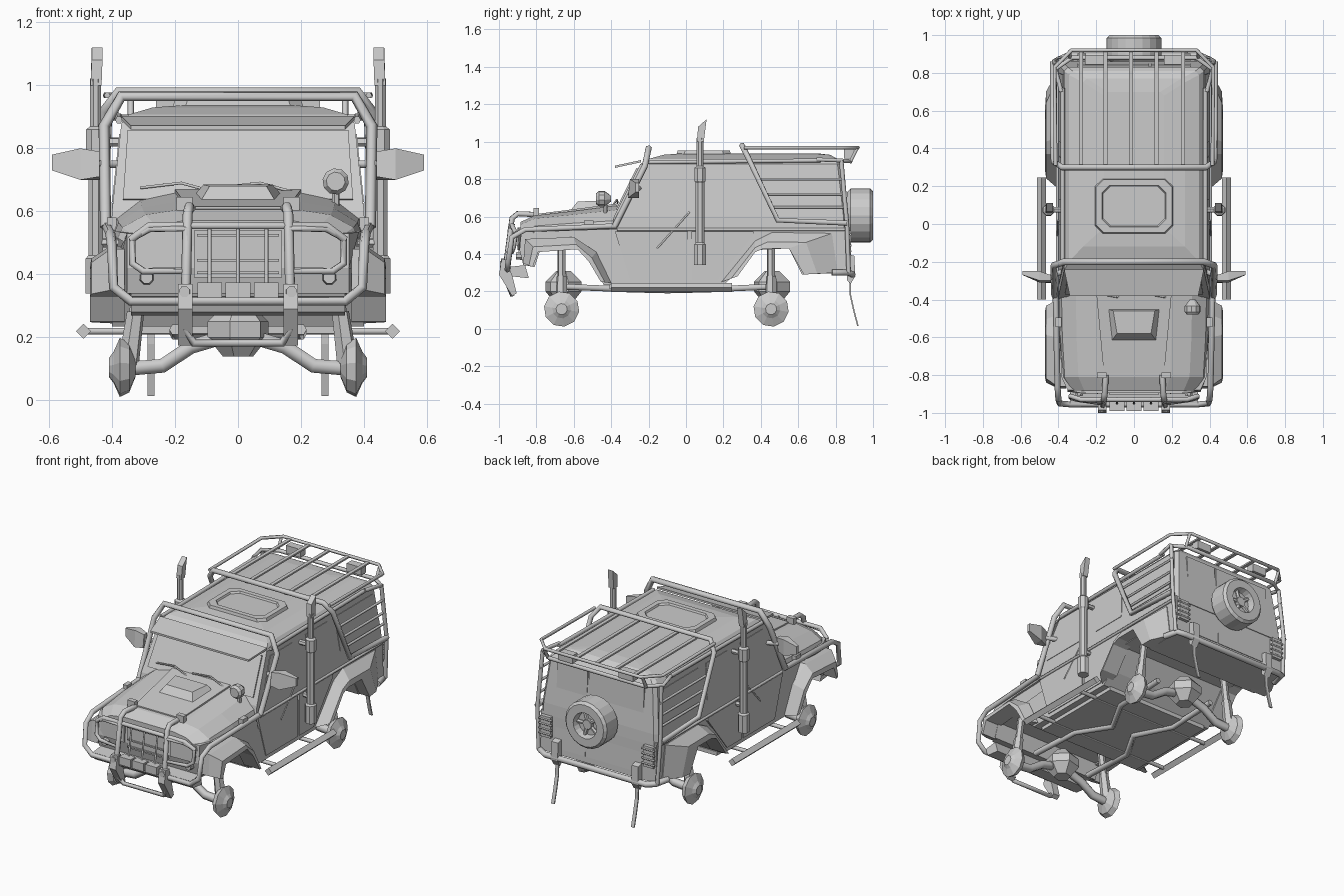
import bpy, bmesh, math
from mathutils import Vector


def mesh(name, verts, faces):
    me = bpy.data.meshes.new(name)
    me.from_pydata([tuple(v) for v in verts], [], faces)
    bm = bmesh.new()
    bm.from_mesh(me)
    bmesh.ops.recalc_face_normals(bm, faces=bm.faces)
    bm.to_mesh(me)
    bm.free()
    ob = bpy.data.objects.new(name, me)
    bpy.context.collection.objects.link(ob)
    return ob


def loft(name, rings):
    n, m = len(rings[0]), len(rings)
    faces = [(i * n + j, i * n + (j + 1) % n, (i + 1) * n + (j + 1) % n, (i + 1) * n + j)
             for i in range(m - 1) for j in range(n)]
    faces += [tuple(range(n)), tuple(range((m - 1) * n, m * n))]
    return mesh(name, [p for r in rings for p in r], faces)


def prism(name, prof, x0, x1):
    """Side profile of (y, z) points extruded along x."""
    return loft(name, [[(x, y, z) for y, z in prof] for x in (x0, x1)])


def box(name, c, s):
    x, y, z = (v / 2 for v in s)
    return prism(name, [(c[1] - y, c[2] - z), (c[1] + y, c[2] - z), (c[1] + y, c[2] + z), (c[1] - y, c[2] + z)],
                 c[0] - x, c[0] + x)


def slab(name, pts, offset):
    """Polygon thickened by an offset vector."""
    o = Vector(offset)
    return loft(name, [[Vector(p) for p in pts], [Vector(p) + o for p in pts]])


def turned(name, origin, axis, prof, n=8):
    """Solid of revolution; prof is (distance along axis, radius)."""
    a = Vector(axis).normalized()
    u = a.orthogonal().normalized()
    w = a.cross(u)
    return loft(name, [[Vector(origin) + a * t + (u * math.cos(k) + w * math.sin(k)) * r
                        for k in [2 * math.pi * (i + .5) / n for i in range(n)]] for t, r in prof])


def rod(name, p, q, r, r2=None, n=6):
    d = Vector(q) - Vector(p)
    return turned(name, p, d, [(0, r), (d.length, r2 or r)], n)


def tube(name, pts, r=.014, cyclic=False):
    cu = bpy.data.curves.new(name, 'CURVE')
    cu.dimensions = '3D'
    cu.bevel_depth, cu.bevel_resolution, cu.use_fill_caps = r, 1, True
    sp = cu.splines.new('POLY')
    sp.points.add(len(pts) - 1)
    for p, c in zip(sp.points, pts):
        p.co = (*c, 1)
    sp.use_cyclic_u = cyclic
    tmp = bpy.data.objects.new(name + "_path", cu)
    me = bpy.data.meshes.new_from_object(tmp)
    bpy.data.objects.remove(tmp)
    ob = bpy.data.objects.new(name, me)
    bpy.context.collection.objects.link(ob)


def sym(pts):
    return pts + [(-x, y, z) for x, y, z in reversed(pts)]


# lower body with wheel arch cut-outs, front corners drawn in
tub = prism("lower_body", [(-.81, .33), (-.87, .34), (-.89, .42), (-.88, .53), (-.81, .535), (-.38, .54), (.86, .55),
                           (.865, .3), (.62, .29), (.55, .43), (.37, .42), (.275, .3), (.2, .235), (-.44, .235),
                           (-.5, .34), (-.57, .425), (-.78, .42)], -.4, .4)
for v in tub.data.vertices:
    if v.co.y < -.75:
        v.co.x *= .88 if v.co.y < -.85 else .96

# cabin built from stacked outlines
loft("cabin", [[(w, f, z), (w, b - .02, z), (w - .02, b, z), (.02 - w, b, z), (-w, b - .02, z), (-w, f, z)]
               for z, w, f, b in [(.53, .403, -.4, .865), (.6, .4, -.385, .862), (.88, .37, -.245, .83),
                                  (.908, .345, -.2, .81), (.93, .27, -.12, .77), (.938, .16, -.02, .7)]])

# hood: arched cross-sections
half = lambda y, w, z, h: sym([(w, y, z), (w * .96, y, z + .36 * h), (w * .77, y, z + .78 * h), (w * .5, y, z + .95 * h)])
loft("hood", [half(-.37, .4, .53, .135), half(-.6, .395, .525, .11), half(-.81, .382, .515, .095), half(-.885, .34, .49, .085)])
slab("hood_raised_panel", [(.2, -.36, .655), (-.2, -.36, .655), (-.16, -.79, .6), (.16, -.79, .6)], (0, 0, .015))
loft("hood_scoop", [[(-.14, -.45, .65), (.14, -.45, .65), (.12, -.62, .63), (-.12, -.62, .63)],
                    [(-.11, -.46, .685), (.11, -.46, .685), (.09, -.58, .68), (-.09, -.58, .68)]])
# windscreen, visor, wipers
slab("windscreen", [(-.365, -.366, .635), (.365, -.366, .635), (.35, -.257, .855), (-.35, -.257, .855)], (0, -.008, .004))
slab("sun_visor", [(-.37, -.24, .89), (.37, -.24, .89), (.34, -.38, .86), (-.34, -.38, .86)], (0, 0, .012))
for x in (-.23, .02):
    tube("wiper", [(x + .16, -.39, .66), (x + .05, -.37, .69), (x - .08, -.365, .675)], .005)

# front face: grille, bumper
box("grille_panel", (0, -.885, .465), (.28, .02, .15))
for z in (.405, .445, .525):
    box("grille_slat", (0, -.898, z), (.26, .012, .008))
prism("front_bumper", [(-.93, .28), (-.95, .33), (-.86, .34), (-.84, .27)], -.34, .34)
for x in (-.09, 0, .09):
    box("spot_lamp", (x, -.965, .35), (.078, .05, .05))
    tube("grille_guard_bar", [(x, -.95, .37), (x, -.92, .56)], .006)

# front cage, bull bar and rear cage that run across the car
tube("front_cage_hoop", sym([(.42, -.38, .55), (.425, -.22, .87), (.37, -.2, .965)]), .018)
tube("brush_bar", sym([(.415, -.37, .55), (.405, -.86, .53), (.4, -.93, .49), (.395, -.95, .36), (.34, -.955, .315)]), .016)
tube("bull_bar_top", sym([(.34, -.91, .51), (.28, -.93, .555)]), .013)
tube("bull_bar_lower_hoop", sym([(.17, -.95, .23), (.14, -.93, .182)]), .013)
tube("rear_cage_hoop", sym([(.43, .86, .565), (.43, .49, .58), (.425, .33, .92), (.38, .3, .98)]), .016)
tube("rack_upper_rail", sym([(.415, .31, .968), (.42, .83, .968), (.33, .92, .968)]), .01)
tube("rack_lower_rail", sym([(.385, .7, .905), (.415, .82, .9), (.33, .88, .895)]), .012)
for x in (-.28, -.15, -.015, .12, .26):
    box("rack_slat", (x, .61, .965), (.022, .62, .01))
tube("rear_bumper_bar", sym([(.42, .78, .3), (.4, .87, .3), (.35, .89, .29)]), .018)

# roof hatch with recessed lid
oct_ring = lambda a, b, z: [(sx * x, .095 + sy * y, z) for sx, sy, x, y in
                            [(1, -1, a, b - .04), (1, 1, a, b - .04), (1, 1, a - .04, b), (-1, 1, a - .04, b),
                             (-1, 1, a, b - .04), (-1, -1, a, b - .04), (-1, -1, a - .04, b), (1, -1, a - .04, b)]]
loft("roof_hatch", [oct_ring(.215, .15, .91), oct_ring(.2, .14, .953), oct_ring(.17, .11, .953), oct_ring(.165, .105, .942)])

# spare wheel on the tail door
turned("spare_tyre", (0, .86, .605), (0, 1, 0), [(0, .125), (.02, .145), (.125, .145), (.14, .13), (.14, .08), (.1, .07)], 20)
turned("spare_hub", (0, .95, .605), (0, 1, 0), [(0, .035), (.03, .03)], 8)
for k in range(5):
    a = k * math.tau / 5
    rod("spare_spoke", (0, .965, .605), (.075 * math.cos(a), .965, .605 + .075 * math.sin(a)), .012)
# split tail door
for a, b in ((-.3, .08), (.09, .3)):
    slab("tail_door", [(a, .858, .34), (b, .858, .34), (b, .832, .86), (a, .832, .86)], (0, .01, 0))

# underbody, with brackets carrying the rock sliders
box("floor_plate", (0, -.1, .225), (.72, .62, .025))
for y in (-.3, .075):
    tube("slider_bracket", [(-.49, y, .22), (.49, y, .22)], .012)

# bonnet spot lamp, only on one side
rod("search_lamp_stem", (.31, -.43, .59), (.31, -.43, .67), .012)
turned("search_lamp", (.31, -.48, .695), (0, 1, 0), [(0, .03), (.015, .042), (.045, .042), (.08, .015)], 10)

front_arch = [(-.87, .35, -.82, .33), (-.86, .48, -.79, .41), (-.6, .49, -.58, .425), (-.48, .41, -.52, .36), (-.4, .245, -.455, .25)]
rear_arch = [(.19, .25, .275, .28), (.37, .47, .37, .41), (.46, .515, .42, .43), (.78, .51, .55, .43), (.81, .3, .63, .29)]

for s in (1, -1):
    P = lambda *pts: [(s * x, y, z) for x, y, z in pts]
    # wheel arch flares
    for nm, arch in (("front_flare", front_arch), ("rear_flare", rear_arch)):
        loft(nm, [P((.36, b, zb), (.47, b, zb), (.465, b * .6 + a * .4, zb * .6 + za * .4), (.405, a, za), (.36, a, za))
                  for a, za, b, zb in arch])
    # doors and side windows
    prism("front_door", [(-.38, .52), (-.3, .26), (.01, .26), (.01, .52)], s * .39, s * .405)
    prism("rear_door", [(.03, .52), (.03, .26), (.17, .26), (.36, .5), (.36, .52)], s * .39, s * .405)
    for a, b, c, d in ((-.32, -.22, 0, 0), (.13, .13, .36, .34), (.44, .42, .8, .79)):
        slab("side_window", P((.394, a, .63), (.371, b, .845), (.371, d, .845), (.394, c, .63)), (s * .006, 0, 0))
    tube("belt_moulding", P((.405, -.37, .53), (.405, .85, .53)), .009)
    tube("door_strap", P((.405, -.155, .43), (.402, .02, .625)), .005)
    tube("gutter_rail", P((.378, -.22, .89), (.378, .72, .9)), .012)
    # rear window guard bars, rear post
    for z, y in ((.65, .46), (.72, .43), (.8, .4)):
        tube("window_guard_bar", P((.415, y, z), (.415, .85, z)), .008)
    tube("rear_post", P((.41, .83, .9), (.425, .86, .565), (.41, .87, .3)), .012)
    tube("rack_strut", P((.34, .88, .895), (.34, .915, .965)), .01)
    box("rack_lamp", (s * .21, .87, .935), (.1, .05, .05))
    # snorkel stack
    turned("snorkel_pipe", (s * .452, .075, .34), (0, 0, 1),
           [(0, .034), (.11, .034), (.12, .025), (.44, .025), (.45, .032), (.52, .032), (.53, .019), (.68, .019)], 8)
    loft("snorkel_tip", [P((.433, .058, 1.0), (.468, .058, 1.0), (.468, .095, 1.0), (.433, .095, 1.0)),
                         P((.43, .065, 1.08), (.464, .065, 1.08), (.464, .11, 1.12), (.43, .11, 1.12))])
    for z in (.5, .82):
        rod("snorkel_clamp", (s * .37, .075, z), (s * .45, .075, z), .015)
    # mirrors
    loft("side_mirror", [P((.44, -.31, .71), (.44, -.28, .70), (.44, -.27, .79), (.44, -.3, .79)),
                         P((.5, -.31, .7), (.5, -.25, .7), (.5, -.25, .8), (.5, -.3, .8)),
                         P((.59, -.27, .73), (.59, -.25, .73), (.59, -.25, .78), (.59, -.27, .78))])
    tube("mirror_arm", P((.38, -.25, .75), (.46, -.29, .75)), .014)
    # rock slider
    rod("rock_slider", (s * .49, -.4, .22), (s * .49, .245, .22), .024, n=4)
    tube("chassis_rail", P((.2, -.66, .225), (.2, -.3, .21), (.08, -.1, .205), (.2, .12, .21), (.2, .46, .225)), .018)
    # headlamp panels inside their guards
    slab("headlamp_panel", P((.16, -.885, .42), (.3, -.88, .42), (.33, -.875, .45), (.33, -.87, .51), (.28, -.88, .54),
                             (.16, -.885, .54)), (0, -.015, 0))
    turned("indicator", (s * .29, -.87, .39), (0, -1, 0), [(0, .025), (.04, .02)], 8)
    tube("headlamp_guard", P((.16, -.94, .545), (.28, -.93, .545), (.335, -.91, .515), (.335, -.92, .435),
                             (.3, -.93, .41), (.16, -.95, .41)), .012, True)
    tube("bull_bar_post", P((.165, -.96, .36), (.16, -.93, .59), (.155, -.9, .615), (.15, -.8, .61)), .016)
    prism("bull_bar_plate", [(-.985, .37), (-.95, .37), (-.905, .19), (-.93, .175), (-1, .29)], s * .145, s * .19)
    turned("plate_lamp", (s * .17, -.97, .345), (0, -1, 0), [(0, .02), (.025, .018)], 8)
    box("hood_latch", (s * .4, -.52, .56), (.03, .05, .04))
    box("hood_catch", (s * .17, -.8, .62), (.05, .03, .05))
    # tail lamps, tow brackets, hanging straps
    box("tail_lamp", (s * .355, .868, .46), (.07, .03, .13))
    for k in range(4):
        tube("tail_lamp_guard", P((.31, .88, .415 + .03 * k), (.4, .88, .415 + .03 * k)), .006)
    prism("tow_bracket", [(.86, .4), (.9, .39), (.905, .28), (.88, .24), (.86, .26)], s * .255, s * .3)
    loft("mud_strap", [P((.265, y, z), (.287, y, z), (.287, y + .008, z), (.265, y + .008, z))
                       for y, z in ((.872, .27), (.875, .18), (.895, .09), (.915, .015))])
    # axles: half shaft, hub and shock absorber at both ends
    for y in (-.665, .455):
        tube("axle_arm", P((.05, y, .2), (.15, y, .17), (.24, y, .11), (.36, y, .1)), .026)
        turned("wheel_hub", (s * .325, y, .105), (s, 0, 0), [(0, .03), (.02, .08), (.05, .095), (.07, .05), (.085, .03)], 10)
        rod("shock_lower", (s * .35, y, .1), (s * .325, y, .28), .035, .028)
        rod("shock_upper", (s * .325, y, .27), (s * .305, y, .43), .022)

# axle gear housings
for y in (-.655, .46):
    turned("differential", (0, y, .14), (0, 0, 1), [(0, .05), (.06, .1), (.11, .1), (.17, .04)], 6)
